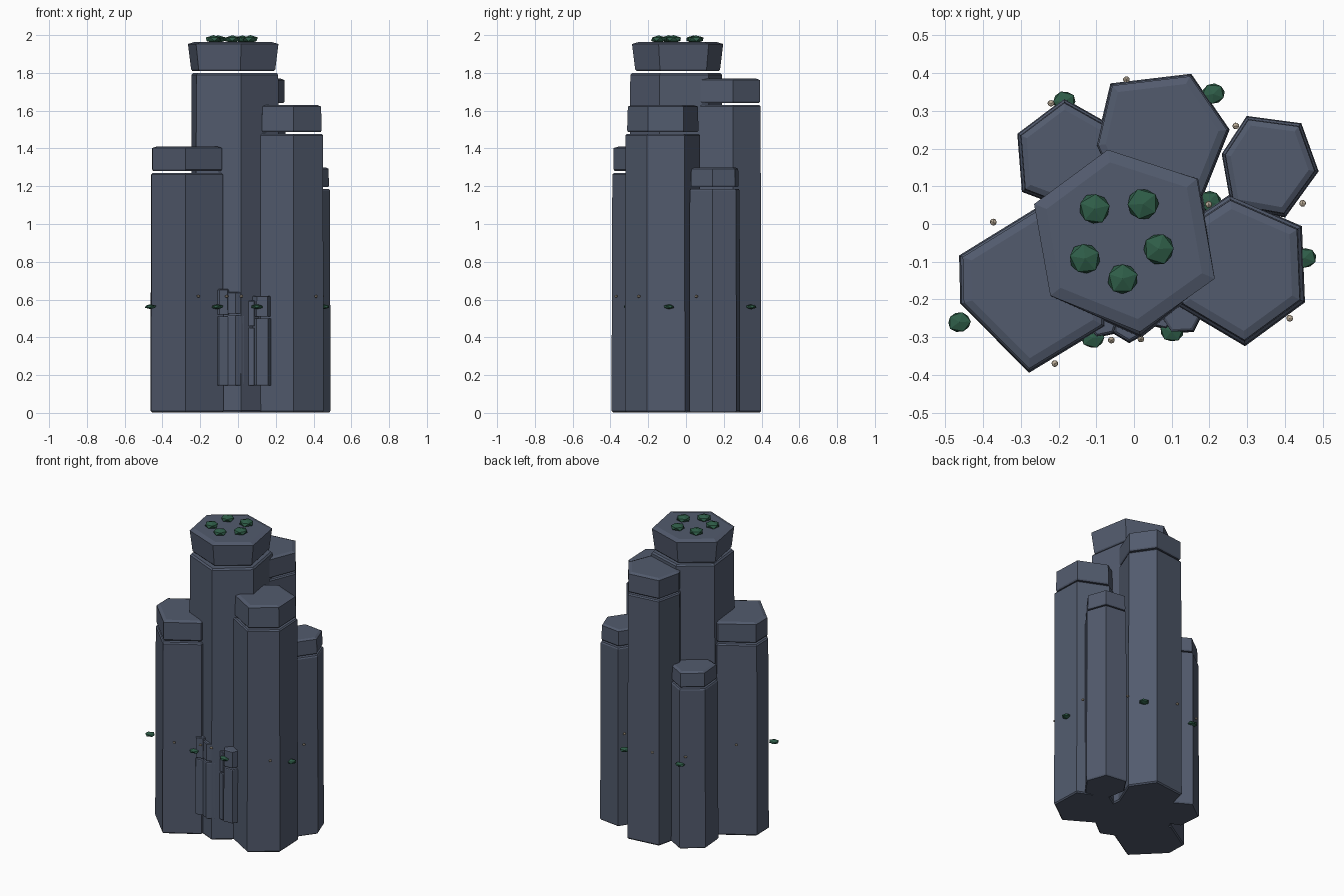
import bpy, bmesh, math, random
from mathutils import Vector

random.seed(4)


def material(name, col):
    m = bpy.data.materials.new(name)
    m.diffuse_color = (*col, 1)
    return m


STONE = material("slate", (0.085, 0.105, 0.155))
MOSS = material("moss_green", (0.028, 0.11, 0.065))
TAN = material("pale_stone", (0.50, 0.42, 0.32))


def finish(bm, name, mat):
    bmesh.ops.recalc_face_normals(bm, faces=bm.faces)
    me = bpy.data.meshes.new(name)
    bm.to_mesh(me)
    bm.free()
    me.materials.append(mat)
    ob = bpy.data.objects.new(name, me)
    bpy.context.collection.objects.link(ob)
    return ob


def loft(name, outline, rings):
    """Stack scaled copies of an outline: rings are (scale, z)."""
    c = sum((Vector(p) for p in outline), Vector((0, 0))) / len(outline)
    bm = bmesh.new()
    loops = []
    for s, z in rings:
        loops.append([bm.verts.new((*(c + (Vector(p) - c) * s), z)) for p in outline])
    n = len(outline)
    for a, b in zip(loops, loops[1:]):
        for i in range(n):
            j = (i + 1) % n
            bm.faces.new((a[i], a[j], b[j], b[i]))
    bm.faces.new(loops[0][::-1])
    bm.faces.new(loops[-1])
    return finish(bm, name, STONE)


def pillar(name, outline, z0, zs, zt, cap=(0.96, 0.94), bev=0.008, gap=0.01):
    """Prism shaft with a separate capstone above a thin joint."""
    loft(name + "_shaft", outline,
         [(0.98, z0), (1.02, z0 + bev), (1.0, zs - bev), (0.96, zs)])
    lo, hi = cap
    loft(name + "_cap", outline,
         [(lo - 0.03, zs + gap), (lo, zs + gap + bev),
          (hi, zt - bev), (hi - 0.12, zt)])


def nugget(name, loc, size, mat, sub=1):
    bm = bmesh.new()
    bmesh.ops.create_icosphere(bm, subdivisions=sub, radius=1)
    a = random.uniform(0, 6.28)
    for v in bm.verts:
        x, y, z = v.co * random.uniform(0.95, 1.05)
        v.co = ((x * math.cos(a) - y * math.sin(a)) * size[0],
                (x * math.sin(a) + y * math.cos(a)) * size[1], z * size[2])
    ob = finish(bm, name, mat)
    ob.location = loc


# Central column, with a capstone flaring upward
loft("central_shaft",
     [(-0.06, 0.19), (0.17, 0.12), (0.213, -0.14), (0.016, -0.295), (-0.22, -0.19), (-0.245, 0.05)],
     [(1.0, 0.003), (1.03, 0.012), (1.0, 1.79), (0.96, 1.80)])
loft("central_cap",
     [(-0.07, 0.197), (0.167, 0.12), (0.214, -0.145), (0.016, -0.286), (-0.222, -0.19), (-0.265, 0.053)],
     [(0.9, 1.81), (0.93, 1.818), (1.0, 1.953), (0.86, 1.963)])

# Surrounding columns
pillar("front_left", [(-0.257, 0.04), (-0.46, -0.085), (-0.457, -0.21),
                      (-0.278, -0.39), (-0.08, -0.27), (-0.08, -0.06)], 0.003, 1.27, 1.41, (0.97, 0.97))
pillar("front_right", [(0.254, 0.074), (0.442, -0.008), (0.45, -0.206),
                       (0.294, -0.32), (0.12, -0.217), (0.11, -0.02)], 0.003, 1.477, 1.63)
pillar("back", [(-0.06, 0.37), (0.15, 0.395), (0.25, 0.25),
                (0.18, 0.075), (-0.03, 0.06), (-0.098, 0.209)], 0.003, 1.63, 1.77, (0.98, 0.98))
pillar("back_right", [(0.30, 0.284), (0.442, 0.265), (0.487, 0.14),
                      (0.40, 0.02), (0.26, 0.045), (0.235, 0.185)], 0.003, 1.185, 1.30)
pillar("back_left", [(-0.185, 0.33), (-0.307, 0.238), (-0.295, 0.087),
                     (-0.17, 0.04), (-0.06, 0.12), (-0.07, 0.265)], 0.003, 1.06, 1.17)

# Small columns clinging to the front
small = [(-0.085, -0.255, 0.048, 0.51, 0.655), (-0.012, -0.265, 0.05, 0.515, 0.64),
         (0.075, -0.245, 0.035, 0.45, 0.595), (0.125, -0.235, 0.06, 0.50, 0.62)]
for k, (x, y, r, zs, zt) in enumerate(small):
    pts = [(x + r * math.cos(math.radians(60 * i + 12 + 17 * k)),
            y + r * math.sin(math.radians(60 * i + 12 + 17 * k))) for i in range(6)]
    pillar("small_column_%d" % k, pts, 0.145, zs, zt, bev=0.004)

# Moss clumps on top of the central cap
for x, y in [(-0.105, 0.04), (0.024, 0.053), (0.066, -0.066), (-0.03, -0.145), (-0.13, -0.092)]:
    nugget("top_moss", (x, y, 1.978), (0.045, 0.045, 0.021), MOSS)

# Moss clumps around the sides
for x, y in [(-0.185, 0.325), (0.21, 0.345), (0.452, -0.09), (-0.463, -0.26),
             (-0.11, -0.302), (0.10, -0.285), (0.20, 0.06)]:
    nugget("side_moss", (x, y, 0.562), (0.034, 0.030, 0.013), MOSS)

# Pale pebbles around the sides
for x, y in [(-0.373, 0.005), (-0.21, -0.37), (0.413, -0.25), (0.447, 0.055), (-0.02, 0.383),
             (-0.22, 0.32), (0.198, 0.052), (-0.06, -0.308), (0.018, -0.305), (0.27, 0.26)]:
    nugget("pebble", (x, y, 0.617), (0.010, 0.010, 0.008), TAN)
